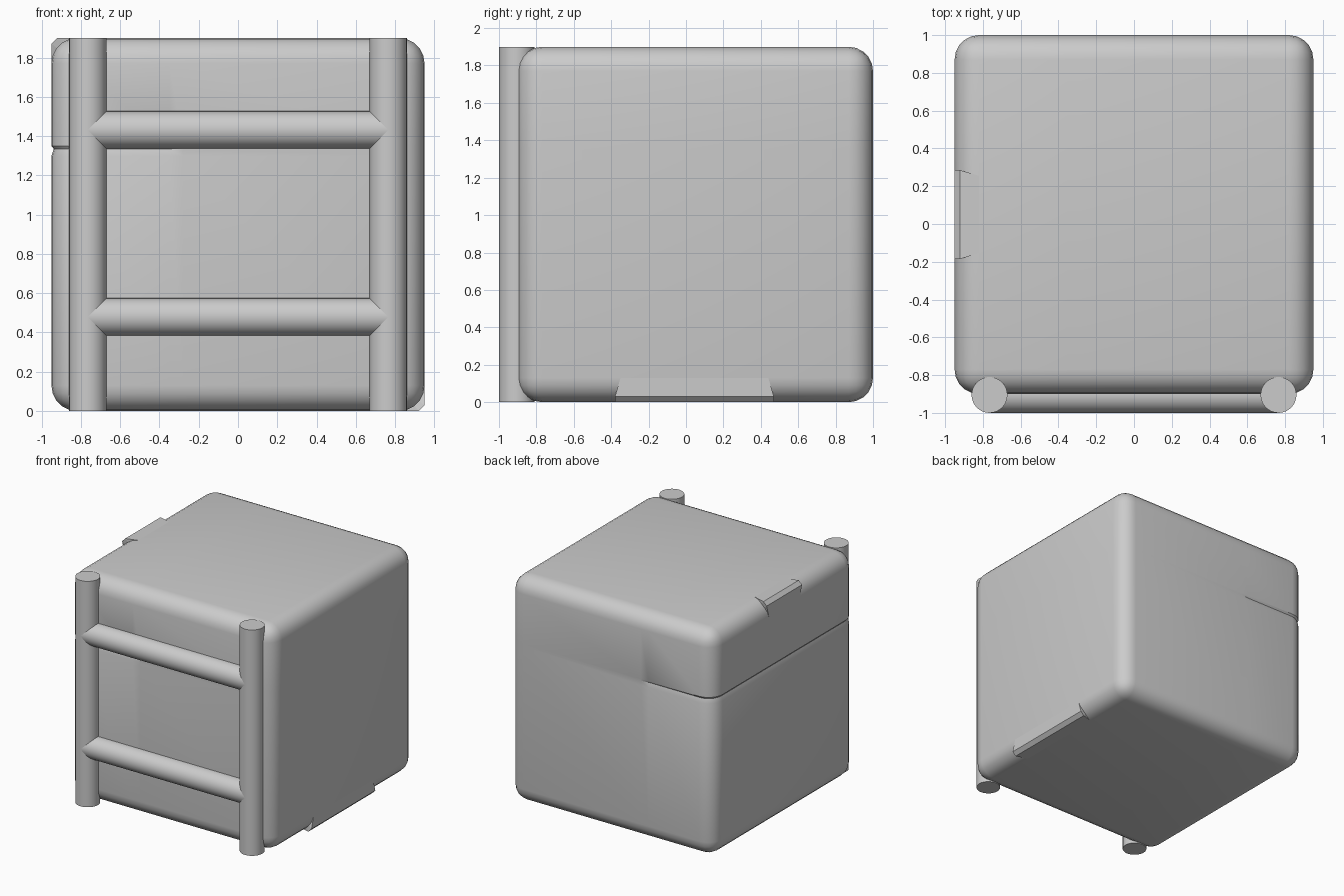
import bpy, bmesh, math
from mathutils import Vector, Matrix

if "Cube" in bpy.data.objects:
    bpy.data.objects.remove(bpy.data.objects["Cube"])

R = 0.13           # edge rounding of the body
CY = 0.05          # body centre in y
HALF = 0.95


def finish(bm, name, smooth=True):
    bmesh.ops.recalc_face_normals(bm, faces=bm.faces[:])
    me = bpy.data.meshes.new(name)
    bm.to_mesh(me)
    bm.free()
    ob = bpy.data.objects.new(name, me)
    bpy.context.collection.objects.link(ob)
    if smooth:
        bpy.ops.object.select_all(action='DESELECT')
        ob.select_set(True)
        bpy.context.view_layer.objects.active = ob
        bpy.ops.object.shade_smooth_by_angle(angle=math.radians(30))
    return ob


def rod(name, a, b, radius=0.095, sides=32):
    a, b = Vector(a), Vector(b)
    rot = (b - a).to_track_quat('Z', 'Y').to_matrix().to_4x4()
    bm = bmesh.new()
    bmesh.ops.create_cone(bm, cap_ends=True, segments=sides, radius1=radius,
                          radius2=radius, depth=(b - a).length,
                          matrix=Matrix.Translation((a + b) / 2) @ rot)
    return finish(bm, name)


# Rounded cube body
bm = bmesh.new()
bmesh.ops.create_cube(bm, size=2 * HALF, matrix=Matrix.Translation((0, CY, HALF)))
bmesh.ops.bevel(bm, geom=bm.edges[:], offset=R, offset_type='OFFSET',
                segments=5, profile=0.5, affect='EDGES')

# Shallow crease round the left side, ending partway along front and back
GZ = 1.335
cuts = [((0, 0, z), (0, 0, 1)) for z in (1.298, GZ, 1.35)]
cuts += [((x, 0, 0), (1, 0, 0)) for x in (-0.35, -0.28)]
for co, no in cuts:
    bmesh.ops.bisect_plane(bm, geom=bm.verts[:] + bm.edges[:] + bm.faces[:],
                           plane_co=co, plane_no=no)
lim = HALF - R
for v in bm.verts:
    if abs(v.co.z - GZ) < 1e-4 and v.co.x < -0.34:
        core = Vector((max(-lim, min(lim, v.co.x)),
                       CY + max(-lim, min(lim, v.co.y - CY)), v.co.z))
        v.co -= (v.co - core).normalized() * 0.012
finish(bm, "rounded_body")


# Squared lips where the rounding is interrupted
def lip(name, side, top, y0, y1):
    bm = bmesh.new()
    profile = [(0.95, 0.13, 0), (0.95, 0.03, 0.03), (0.92, 0.0, 0.03),
               (0.82, 0.0, 0), (0.82, 0.13, 0)]
    for x, d, flare in profile:
        z = 2 * HALF - d if top else d
        bm.verts.new((side * x, y0 - flare, z))
        bm.verts.new((side * x, y1 + flare, z))
    bmesh.ops.convex_hull(bm, input=bm.verts[:])
    return finish(bm, name, smooth=False)


lip("top_left_lip", -1, True, -0.155, 0.255)
lip("bottom_right_lip", 1, False, -0.35, 0.44)

# Ladder on the front
PX, PY = 0.765, -0.905
for side, label in ((-1, "left"), (1, "right")):
    rod("ladder_post_" + label, (side * PX, PY, 0), (side * PX, PY, 1.9))
for z, label in ((0.48, "lower"), (1.432, "upper")):
    rod("ladder_rung_" + label, (-PX, PY, z), (PX, PY, z))
